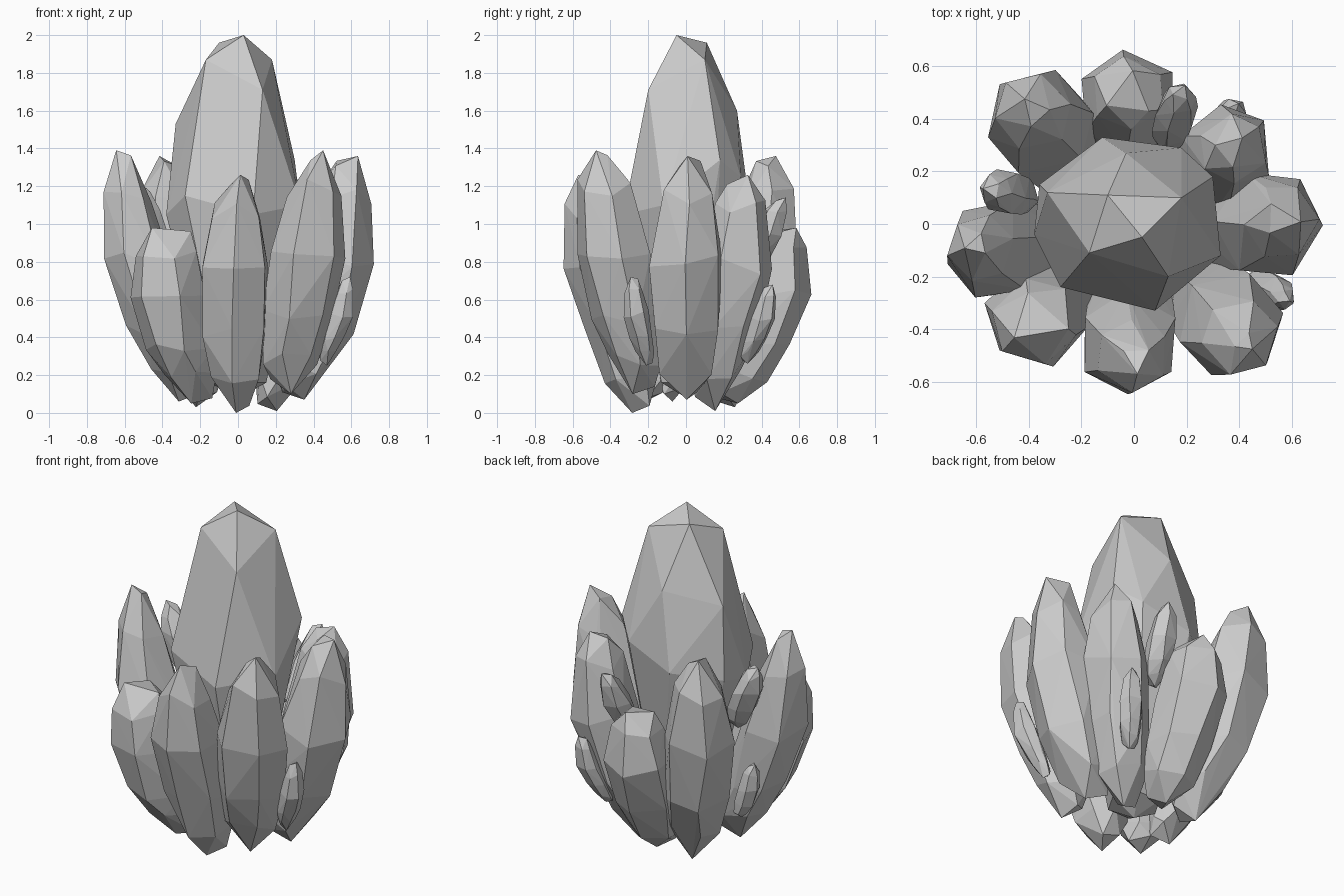
import bpy, bmesh, math, random
from mathutils import Vector

if "Cube" in bpy.data.objects:
    bpy.data.objects.remove(bpy.data.objects["Cube"])


def hull_object(name, points):
    bm = bmesh.new()
    for p in points:
        bm.verts.new(p)
    bmesh.ops.convex_hull(bm, input=bm.verts)
    loose = [v for v in bm.verts if not v.link_faces]
    bmesh.ops.delete(bm, geom=loose, context='VERTS')
    bmesh.ops.recalc_face_normals(bm, faces=bm.faces)
    mesh = bpy.data.meshes.new(name)
    bm.to_mesh(mesh)
    bm.free()
    ob = bpy.data.objects.new(name, mesh)
    bpy.context.collection.objects.link(ob)
    return ob


def crystal(name, base, mid, top, r, tip=0.22, shoulder=.75, seed=1, sides=6):
    """Faceted shard: rings along a bent axis base -> mid -> top."""
    rng = random.Random(seed)
    base, mid, top = Vector(base), Vector(mid), Vector(top)
    out = math.atan2(mid.y, mid.x)
    height = top.z - base.z
    pts = []
    # (position along axis, radius factor)
    for u, f in ((0, .35), (.12, .76), (.28, .97), (.55, 1.05), (.82, shoulder), (1, tip)):
        # quadratic through the three axis points
        c = base * (2 * (u - .5) * (u - 1)) + mid * (4 * u * (1 - u)) + top * (2 * u * (u - .5))
        n = 3 if u in (0, 1) else sides
        for i in range(n):
            a = out + 2 * math.pi * (i + rng.uniform(-.1, .1)) / n
            k = r * f * rng.uniform(.97, 1.03)
            dz = rng.uniform(-.04, .04) * height if 0 < u < 1 else 0
            if u == 1:
                dz = -.02 * i * height
            if u == 0:
                dz = .03 * i * height
            pts.append(c + Vector((k * math.cos(a), k * math.sin(a), dz)))
    return hull_object(name, pts)


# Tall central crystal
main = [(.03, -.05, 2), (-.1, .11, 1.96), (-.17, -.11, 1.87), (.18, .1, 1.87),
        (.13, -.2, 1.71), (-.33, .12, 1.53), (-.03, .27, 1.6), (.18, .29, 1.25),
        (.3, .18, 1.34), (.33, -.12, 1.1), (.08, -.33, 1.05), (-.28, -.24, 1.15),
        (-.38, -.04, 1.05), (-.36, .15, 1.1), (-.12, .33, 1.15)]
main += [(.15 * math.cos(i * math.pi / 3), .15 * math.sin(i * math.pi / 3), .16) for i in range(6)]
main.append((0, 0, .08))
hull_object("central_crystal", main)

# Ring of large crystals
ring = [
    ("front_crystal", (0, -.22, 0), (-.02, -.44, .7), (.01, -.515, 1.26), .187, .3, .75),
    ("front_right_crystal", (.24, -.23, .1), (.355, -.37, .8), (.42, -.45, 1.39), .195, .2, .75),
    ("right_crystal", (.28, 0, .07), (.5, 0, .76), (.565, .02, 1.36), .2, .35, .72),
    ("back_right_crystal", (.16, .11, .01), (.34, .26, .72), (.37, .28, 1.26), .178, .35, .75),
    ("back_crystal", (0, .21, .05), (-.02, .45, .6), (-.02, .49, .98), .19, .5, .75),
    ("back_left_crystal", (-.18, .2, .03), (-.35, .38, .76), (-.38, .43, 1.36), .2, .3, .75),
    ("left_crystal", (-.25, -.06, .06), (-.51, -.1, .74), (-.6, -.08, 1.39), .185, .25, .7),
    ("front_left_crystal", (-.2, -.19, .05), (-.36, -.34, .57), (-.36, -.37, .98), .192, .6, .88),
]
for i, (name, b, m, t, r, tip, sh) in enumerate(ring):
    crystal(name, b, m, t, r, tip, sh, seed=i + 3)

# Small shards growing between them
shards = [
    ("right_shard", (.45, -.2, .25), (.54, -.26, .5), (.57, -.28, .72), .065),
    ("back_right_shard", (.29, .31, .26), (.36, .4, .48), (.38, .44, .68), .065),
    ("back_shard", (.12, .3, .72), (.16, .42, .93), (.18, .5, 1.14), .08),
    ("left_upper_shard", (-.4, .1, .82), (-.49, .12, 1.05), (-.54, .13, 1.23), .085),
    ("left_lower_shard", (-.43, .11, .29), (-.49, .11, .46), (-.52, .11, .63), .06),
]
for i, (name, b, m, t, r) in enumerate(shards):
    crystal(name, b, m, t, r, .4, seed=i + 40)
